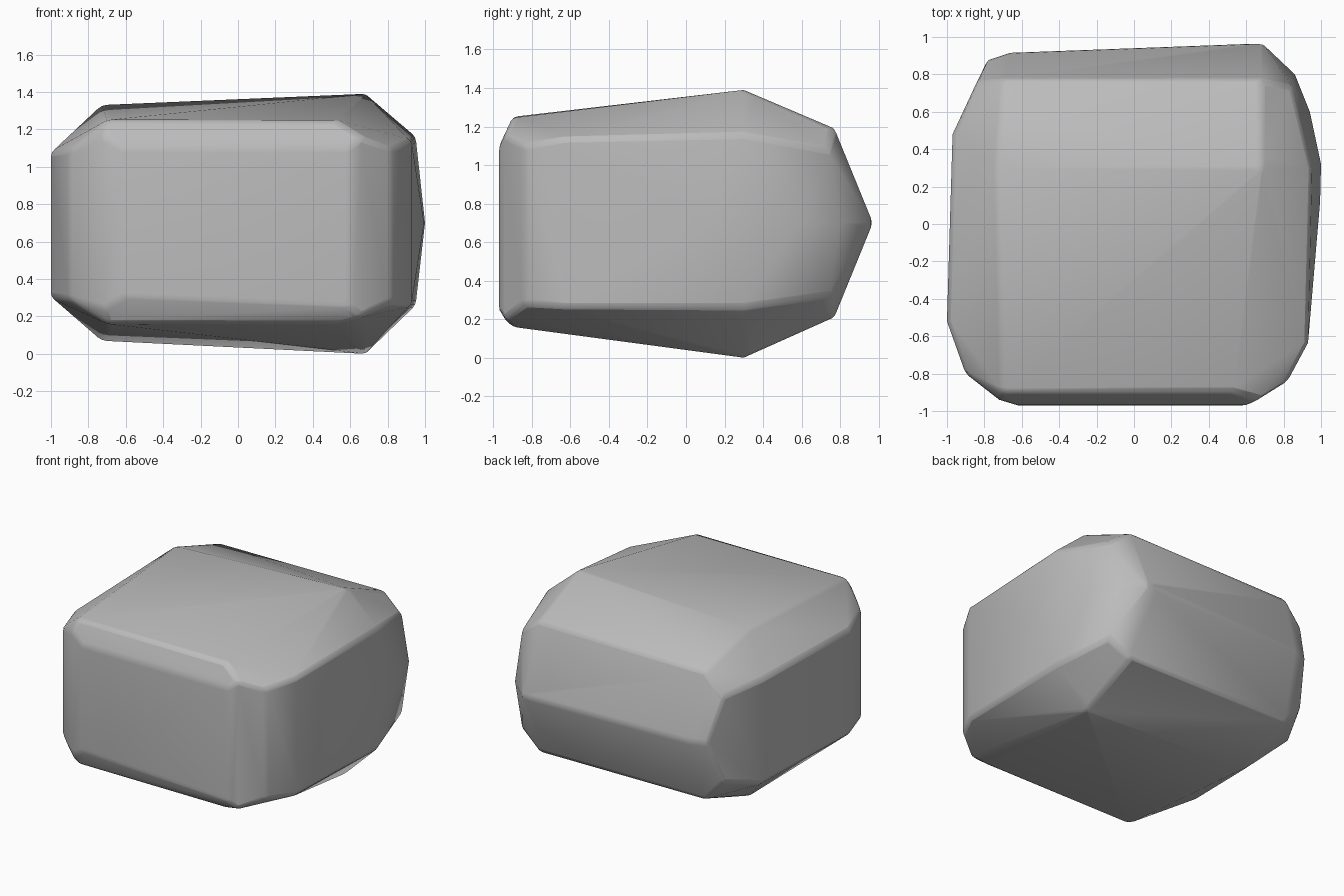
import bpy
import bmesh
import math

cube = bpy.data.objects.get("Cube")
if cube:
    bpy.data.objects.remove(cube, do_unlink=True)

# Stone colour
stone = bpy.data.materials.new("stone grey")
stone.use_nodes = True
colour = (0.5, 0.5, 0.5, 1)
stone.diffuse_color = colour
stone.node_tree.nodes["Principled BSDF"].inputs["Base Color"].default_value = colour

# Upper and lower corner lines, front to back: y, left x, right x, tops, bottoms
corner_lines = [
    (-0.97, -0.62, 0.60, 1.10, 1.10, 0.30, 0.25),
    (-0.94, -0.72, 0.66, 1.16, 1.16, 0.24, 0.20),
    (-0.90, -0.70, 0.52, 1.25, 1.25, 0.16, 0.16),
    (0.30, -0.73, 0.68, 1.33, 1.39, 0.07, 0.00),
    (0.77, -0.70, 0.68, 1.18, 1.19, 0.22, 0.21),
]
# Outlines of the two flanks: x, y, top z, bottom z
flanks = [
    (-0.90, -0.80, 1.09, 0.29), (-1.00, -0.52, 1.08, 0.30),
    (-0.97, 0.48, 1.08, 0.30), (-0.84, 0.76, 1.02, 0.38),
    (0.82, -0.84, 1.10, 0.28), (0.93, -0.64, 1.14, 0.26),
    (0.95, 0.30, 1.16, 0.26), (0.84, 0.74, 1.08, 0.32),
]
# Blunt ridge across the back and the bulge of the right flank
ridge = [(-0.66, 0.92), (-0.78, 0.88), (0.68, 0.97), (0.86, 0.80),
         (0.94, 0.60), (1.00, 0.32), (0.995, 0.12)]

points = [(x, y, 0.70) for x, y in ridge]
for y, x0, x1, top0, top1, low0, low1 in corner_lines:
    points += [(x0, y, top0), (x1, y, top1), (x0, y, low0), (x1, y, low1)]
for x, y, top, low in flanks:
    points += [(x, y, top), (x, y, low)]

# Wrap the outlines in one faceted body
bm = bmesh.new()
for p in points:
    bm.verts.new(p)
result = bmesh.ops.convex_hull(bm, input=bm.verts)
loose = set(result["geom_interior"] + result["geom_unused"])
bmesh.ops.delete(bm, geom=[v for v in loose if isinstance(v, bmesh.types.BMVert)],
                 context="VERTS")
bmesh.ops.dissolve_limit(bm, angle_limit=math.radians(3),
                         verts=bm.verts, edges=bm.edges)
bmesh.ops.recalc_face_normals(bm, faces=bm.faces)
mesh = bpy.data.meshes.new("boulder")
bm.to_mesh(mesh)
bm.free()
mesh.materials.append(stone)
boulder = bpy.data.objects.new("boulder", mesh)
bpy.context.collection.objects.link(boulder)

# Softly worn edges
bevel = boulder.modifiers.new("worn edges", "BEVEL")
bevel.width = 0.025
bevel.segments = 2
bevel.limit_method = "ANGLE"
bevel.angle_limit = math.radians(25)
bevel.harden_normals = False

bpy.context.view_layer.objects.active = boulder
boulder.select_set(True)
bpy.ops.object.shade_smooth_by_angle(angle=math.radians(35))
